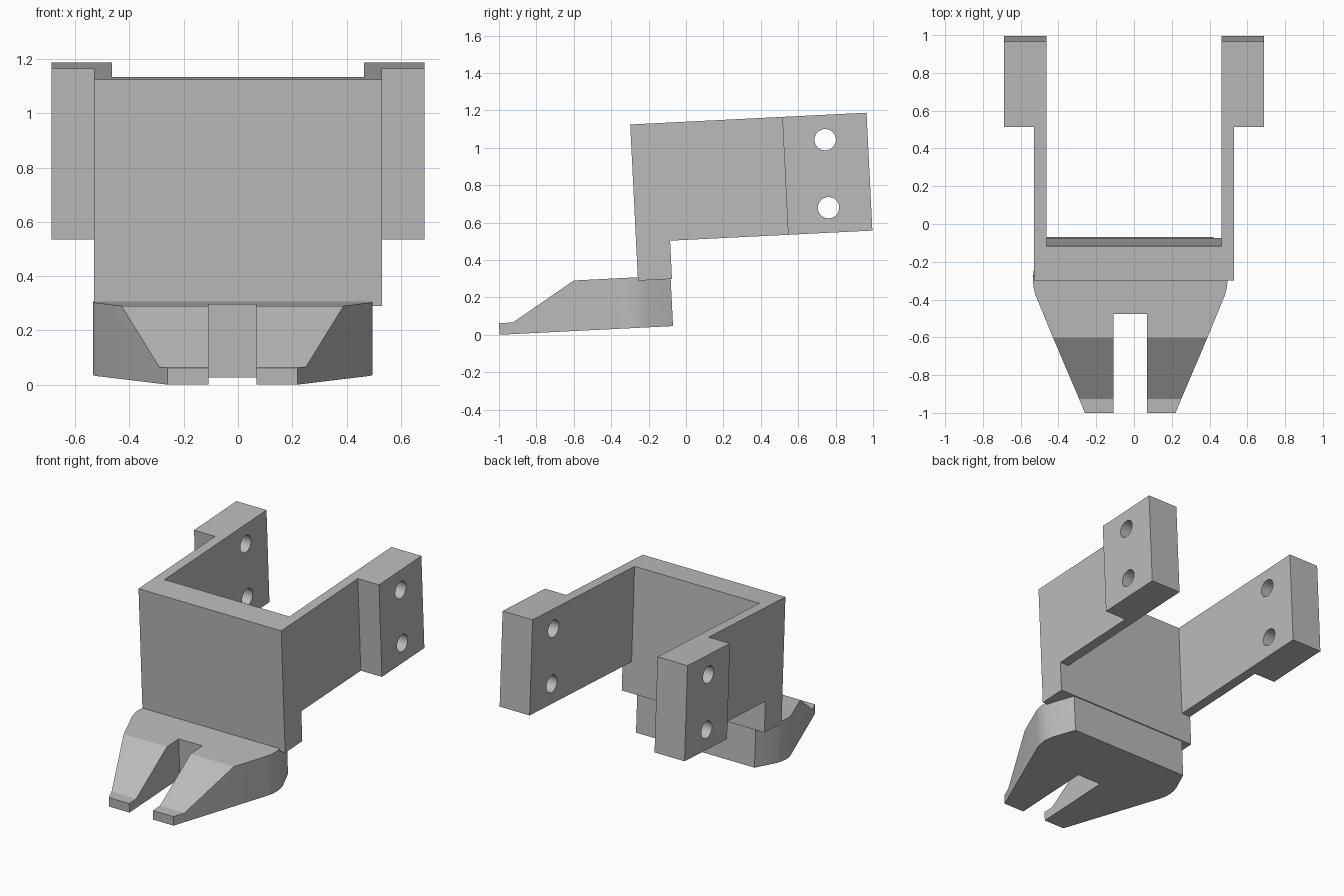
import bpy, bmesh, math
from mathutils import Matrix, Vector

cube = bpy.data.objects.get("Cube")
if cube:
    bpy.data.objects.remove(cube, do_unlink=True)

TILT = Matrix.Rotation(math.radians(2.85), 4, 'X')

grey = bpy.data.materials.new("plain grey")
grey.use_nodes = True
grey.diffuse_color = (0.5, 0.5, 0.5, 1)
grey.node_tree.nodes["Principled BSDF"].inputs["Base Color"].default_value = (0.5, 0.5, 0.5, 1)


def prism(name, points, direction):
    """Extrude a closed outline of 3D points along a vector."""
    bm = bmesh.new()
    face = bm.faces.new([bm.verts.new(p) for p in points])
    out = bmesh.ops.extrude_face_region(bm, geom=[face], use_keep_orig=True)
    moved = [v for v in out["geom"] if isinstance(v, bmesh.types.BMVert)]
    bmesh.ops.translate(bm, verts=moved, vec=Vector(direction))
    bmesh.ops.recalc_face_normals(bm, faces=bm.faces)
    return to_object(name, bm)


def to_object(name, bm):
    mesh = bpy.data.meshes.new(name)
    bm.to_mesh(mesh)
    bm.free()
    mesh.materials.append(grey)
    obj = bpy.data.objects.new(name, mesh)
    bpy.context.collection.objects.link(obj)
    return obj


def combine(obj, other, operation):
    """Apply a boolean and discard the helper."""
    mod = obj.modifiers.new("combine", 'BOOLEAN')
    mod.operation, mod.object, mod.solver = operation, other, 'EXACT'
    bpy.ops.object.select_all(action='DESELECT')
    bpy.context.view_layer.objects.active = obj
    obj.select_set(True)
    bpy.ops.object.modifier_apply(modifier=mod.name)
    bpy.data.objects.remove(other, do_unlink=True)


def finish(obj):
    obj.matrix_world = TILT
    bpy.ops.object.select_all(action='DESELECT')
    bpy.context.view_layer.objects.active = obj
    obj.select_set(True)
    bpy.ops.object.shade_smooth_by_angle(angle=math.radians(25))


# Bracket: U-shaped plan with thick pads at the rear of both arms
FRONT, PLATE_BACK, PAD_FRONT, REAR = -0.242, -0.06, 0.572, 1.023
LOW, ARM_LOW, TOP = 0.302, 0.507, 1.138
OUTER, INNER, PAD_OUTER = 0.53, 0.464, 0.687
half = [(OUTER, FRONT), (OUTER, PAD_FRONT), (PAD_OUTER, PAD_FRONT),
        (PAD_OUTER, REAR), (INNER, REAR), (INNER, PLATE_BACK)]
plan = half + [(-x, y) for x, y in reversed(half)]
bracket = prism("bracket", [(x, y, LOW) for x, y in plan], (0, 0, TOP - LOW))

# Arms stop short of the plate's lower edge
relief = prism("relief", [(-1, PLATE_BACK, 0), (1, PLATE_BACK, 0),
                          (1, 2, 0), (-1, 2, 0)], (0, 0, ARM_LOW))
combine(bracket, relief, 'DIFFERENCE')

# Bolt holes through both pads
for z in (0.641, 1.005):
    bm = bmesh.new()
    bmesh.ops.create_cone(bm, cap_ends=True, segments=32, radius1=0.057, radius2=0.057, depth=2,
                          matrix=Matrix.Translation((0, 0.795, z)) @ Matrix.Rotation(math.pi / 2, 4, 'Y'))
    combine(bracket, to_object("drill", bm), 'DIFFERENCE')
finish(bracket)

# Forked foot: tapered plan with rounded shoulders, trimmed by a sloping side profile
CENTRE, SLOT, SLOT_END = -0.02, 0.088, -0.46
side = [(SLOT, SLOT_END), (SLOT, -1.1), (0.197, -1.1), (0.502, -0.36), (0.511, -0.325),
        (0.515, -0.285), (0.511, -0.245), (0.502, -0.21), (0.44, -0.067)]
plan = side + [(-x, y) for x, y in reversed(side)]
foot = prism("forked_foot", [(CENTRE + x, y, 0) for x, y in plan], (0, 0, 0.6))
profile = [(-0.996, 0.05), (-0.996, 0.112), (-0.921, 0.112), (-0.585, 0.32),
           (0.1, 0.32), (0.1, 0.05)]
trim = prism("trim", [(-1, y, z) for y, z in profile], (2, 0, 0))
combine(foot, trim, 'INTERSECT')
finish(foot)
